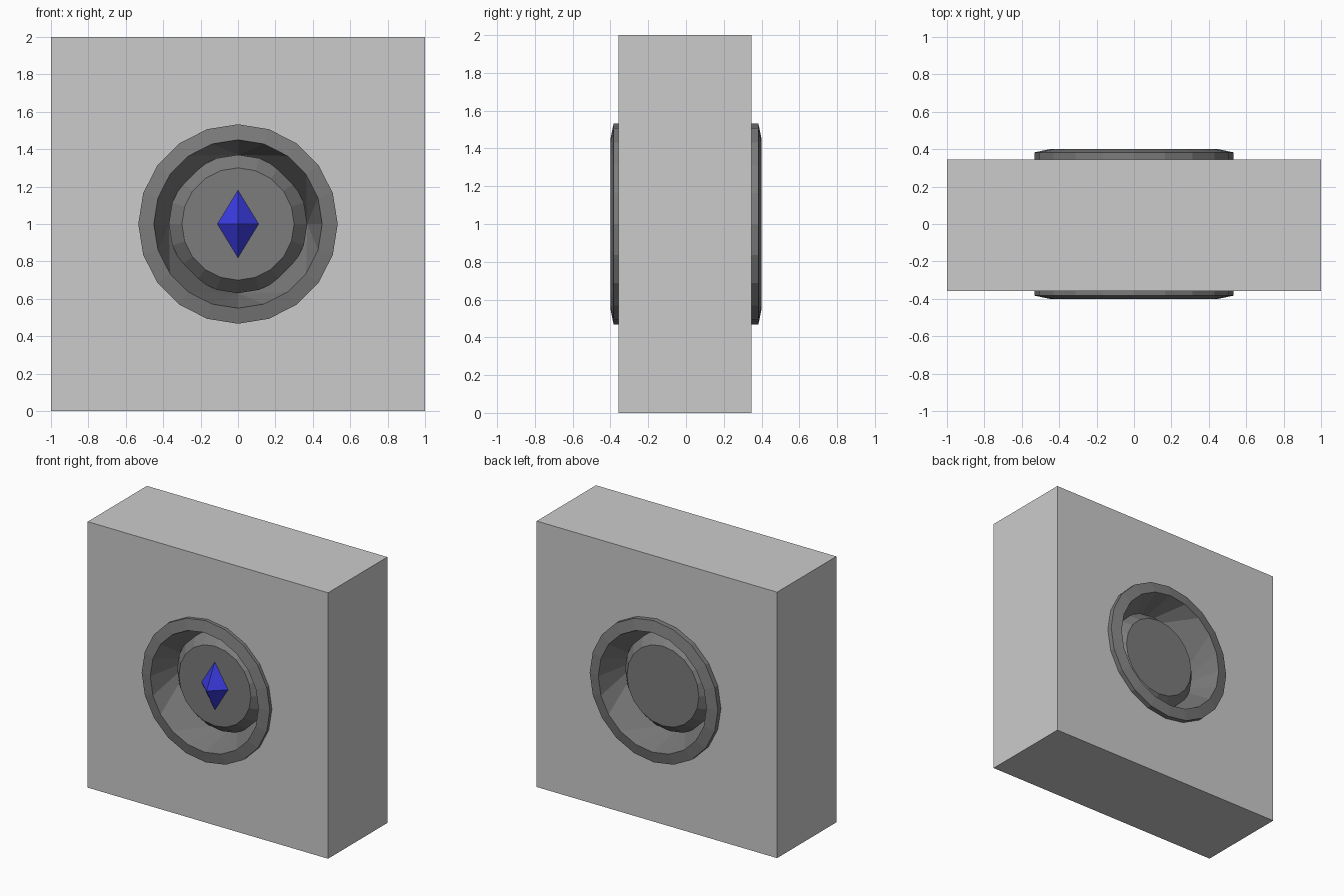
import bpy, bmesh, math
from mathutils import Vector, Matrix

if "Cube" in bpy.data.objects:
    bpy.data.objects.remove(bpy.data.objects["Cube"])

SIDES = 20
MID = Vector((0, 0, 1))


def material(name, rgb):
    m = bpy.data.materials.new(name)
    m.diffuse_color = (*rgb, 1)
    m.use_nodes = True
    m.node_tree.nodes["Principled BSDF"].inputs["Base Color"].default_value = m.diffuse_color
    return m


LIGHT = material("light grey", (0.6, 0.6, 0.6))
DARK = material("dark grey", (0.2, 0.2, 0.2))
BLUE = material("blue", (0.045, 0.045, 0.79))


def finish(bm, name, mat):
    me = bpy.data.meshes.new(name)
    bm.to_mesh(me)
    bm.free()
    me.materials.append(mat)
    ob = bpy.data.objects.new(name, me)
    bpy.context.collection.objects.link(ob)
    return ob


def circle(bm, r, y):
    """Ring of vertices around the y axis, starting at the top."""
    step = math.tau / SIDES
    return [bm.verts.new((-r * math.sin(i * step), y, 1 + r * math.cos(i * step)))
            for i in range(SIDES)]


def bridge(bm, a, b):
    return [bm.faces.new((a[i - 1], a[i], b[i], b[i - 1])) for i in range(SIDES)]


def lathe(bm, profile, caps=False):
    rings = [circle(bm, r, y) for r, y in profile]
    faces = [f for a, b in zip(rings, rings[1:]) for f in bridge(bm, a, b)]
    if caps:
        faces += [bm.faces.new(rings[0]), bm.faces.new(rings[-1])]
    return rings, faces


def orient(faces, point, toward):
    """Turn faces toward a point, or away from it."""
    for f in faces:
        f.normal_update()
        facing = f.normal.dot(point - f.calc_center_median()) > 0
        if facing != toward:
            f.normal_flip()


# Block with a round opening through it
bm = bmesh.new()
bmesh.ops.create_cube(bm, size=1, matrix=Matrix.Translation((0, -0.006, 1))
                      @ Matrix.Diagonal((2, 0.704, 2, 1)))
block = finish(bm, "block", LIGHT)

bm = bmesh.new()
lathe(bm, [(0.5, -0.6), (0.5, 0.6)], caps=True)
bmesh.ops.recalc_face_normals(bm, faces=bm.faces)
cutter = finish(bm, "opening_cutter", LIGHT)
cutter.hide_render = True
cutter.hide_set(True)
cut = block.modifiers.new("opening", 'BOOLEAN')
cut.operation = 'DIFFERENCE'
cut.solver = 'EXACT'
cut.object = cutter

# Raised ring and pinwheel funnel, once for each side
for name, turn in (("front_ring", 0), ("back_ring", math.pi)):
    bm = bmesh.new()
    rings, faces = lathe(bm, [(0.533, -0.33), (0.533, -0.383), (0.45, -0.4)])
    orient(faces, MID, False)
    rim = rings[-1]
    deep = [bm.verts.new((-0.37 * math.sin(k * math.pi / 2), 0,
                          1 + 0.37 * math.cos(k * math.pi / 2))) for k in range(4)]
    wall = []
    for k in range(4):
        for i in range(5 * k - 3, 5 * k + 2):
            wall.append(bm.faces.new((rim[i % SIDES], rim[(i + 1) % SIDES], deep[k])))
        wall.append(bm.faces.new((rim[5 * k + 2], deep[(k + 1) % 4], deep[k])))
    orient(wall, Vector((0, -1, 1)), True)
    bmesh.ops.rotate(bm, verts=bm.verts, cent=MID,
                     matrix=Matrix.Rotation(turn, 3, 'Z'))
    finish(bm, name, DARK)

# Hub with chamfered edges
bm = bmesh.new()
lathe(bm, [(0.3, -0.275), (0.37, -0.195), (0.37, 0.195), (0.3, 0.275)], caps=True)
bmesh.ops.recalc_face_normals(bm, faces=bm.faces)
finish(bm, "hub", DARK)

# Gem set into the front of the hub
bm = bmesh.new()
for p in ((0.11, 0, 0), (-0.11, 0, 0), (0, 0.1, 0), (0, -0.1, 0), (0, 0, 0.18), (0, 0, -0.18)):
    bm.verts.new(Vector(p) + Vector((0, -0.275, 1)))
bmesh.ops.convex_hull(bm, input=bm.verts)
bmesh.ops.recalc_face_normals(bm, faces=bm.faces)
finish(bm, "gem", BLUE)
